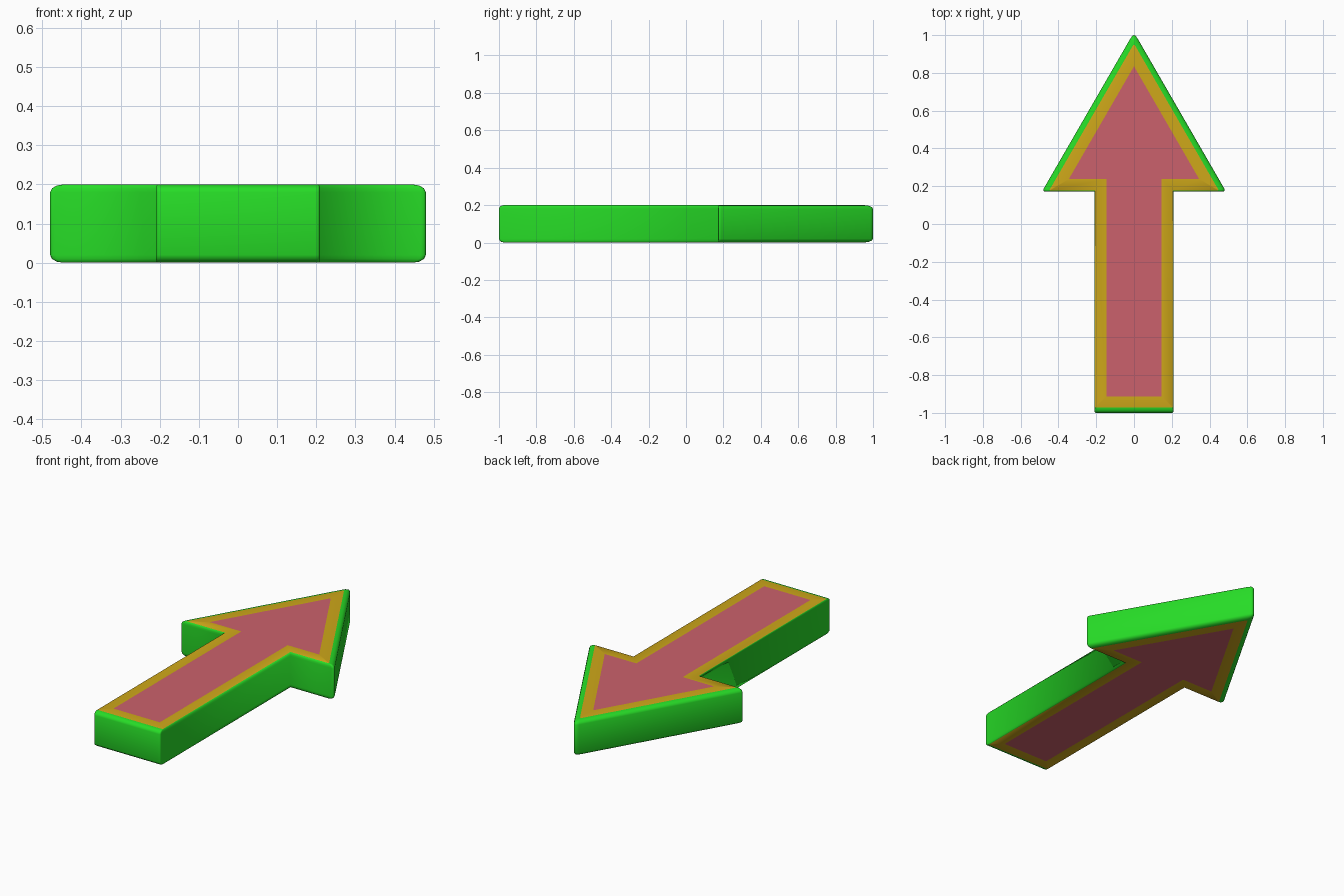
import bpy, bmesh, math
from mathutils import Vector
from mathutils.geometry import intersect_line_line_2d  # noqa: F401

if "Cube" in bpy.data.objects:
    bpy.data.objects.remove(bpy.data.objects["Cube"])

# Counter-clockwise arrow outline: (corner, fillet length)
RIGHT = [((0.21, -1.0), 0.012), ((0.21, 0.172), 0), ((0.487, 0.172), 0.02)]
TIP = [((0, 1.015), 0.035)]
LEFT = [((-x, y), f) for (x, y), f in reversed(RIGHT)]
CORNERS = RIGHT + TIP + LEFT
POINTS = [Vector(p) for p, f in CORNERS]
FILLETS = [f for p, f in CORNERS]
# Bevel width of the edge starting at each corner (wide on the slants and tail)
BEVEL = [0.004, 0.006, 0.03, 0.03, 0.006, 0.004, 0.028]
N = len(POINTS)
HEIGHT, EDGE, RIM = 0.2, 0.02, 0.06


def inset(points, dists):
    result = []
    for i in range(N):
        p = points[i]
        u = (p - points[i - 1]).normalized()
        v = (points[(i + 1) % N] - p).normalized()
        n1, n2 = Vector((-u.y, u.x)), Vector((-v.y, v.x))
        a, b = dists[i - 1], dists[i]
        det = n1.x * n2.y - n1.y * n2.x
        result.append(p + Vector((a * n2.y - b * n1.y, b * n1.x - a * n2.x)) / det)
    return result


def rounded(points, scale):
    out = []
    for i, (p, f) in enumerate(zip(points, FILLETS)):
        if f == 0:
            out.append(p)
            continue
        a = p + (points[i - 1] - p).normalized() * f * scale
        b = p + (points[(i + 1) % N] - p).normalized() * f * scale
        for k in range(5):
            t = k / 4
            out.append(a * (1 - t) ** 2 + p * 2 * t * (1 - t) + b * t * t)
    return out


# Section of the upper half: rounded edge, then flat gold rim
section = []
for deg in (0, 30, 60, 90):
    t = 1 - math.cos(math.radians(deg))
    z = HEIGHT - EDGE + EDGE * math.sin(math.radians(deg))
    section.append((rounded(inset(POINTS, [t * d for d in BEVEL]), 1 - 0.6 * t), z))
section.append((rounded(inset(inset(POINTS, BEVEL), [RIM] * N), 0.08), HEIGHT))
layers = [(ring, HEIGHT - z) for ring, z in reversed(section)] + section

# Loft the rings and close with flat pink panels
bm = bmesh.new()
rings = [[bm.verts.new((p.x, p.y, z)) for p in ring] for ring, z in layers]
count = len(rings[0])
for j in range(len(rings) - 1):
    for i in range(count):
        k = (i + 1) % count
        face = bm.faces.new((rings[j][i], rings[j][k], rings[j + 1][k], rings[j + 1][i]))
        face.material_index = 1 if j in (0, len(rings) - 2) else 0
for ring in (rings[0][::-1], rings[-1]):
    bm.faces.new(ring).material_index = 2
bmesh.ops.recalc_face_normals(bm, faces=bm.faces)
for face in bm.faces:
    face.smooth = True

mesh = bpy.data.meshes.new("arrow")
bm.to_mesh(mesh)
bm.free()
arrow = bpy.data.objects.new("arrow", mesh)
bpy.context.collection.objects.link(arrow)

# Green sides, gold rim, pink panel
for name, color in (("green", (0.02, 0.72, 0.02, 1)),
                    ("gold", (0.62, 0.39, 0.01, 1)),
                    ("pink", (0.6, 0.12, 0.15, 1))):
    mat = bpy.data.materials.new(name)
    mat.diffuse_color = color
    mat.use_nodes = True
    mat.node_tree.nodes["Principled BSDF"].inputs["Base Color"].default_value = mat.diffuse_color
    mesh.materials.append(mat)
